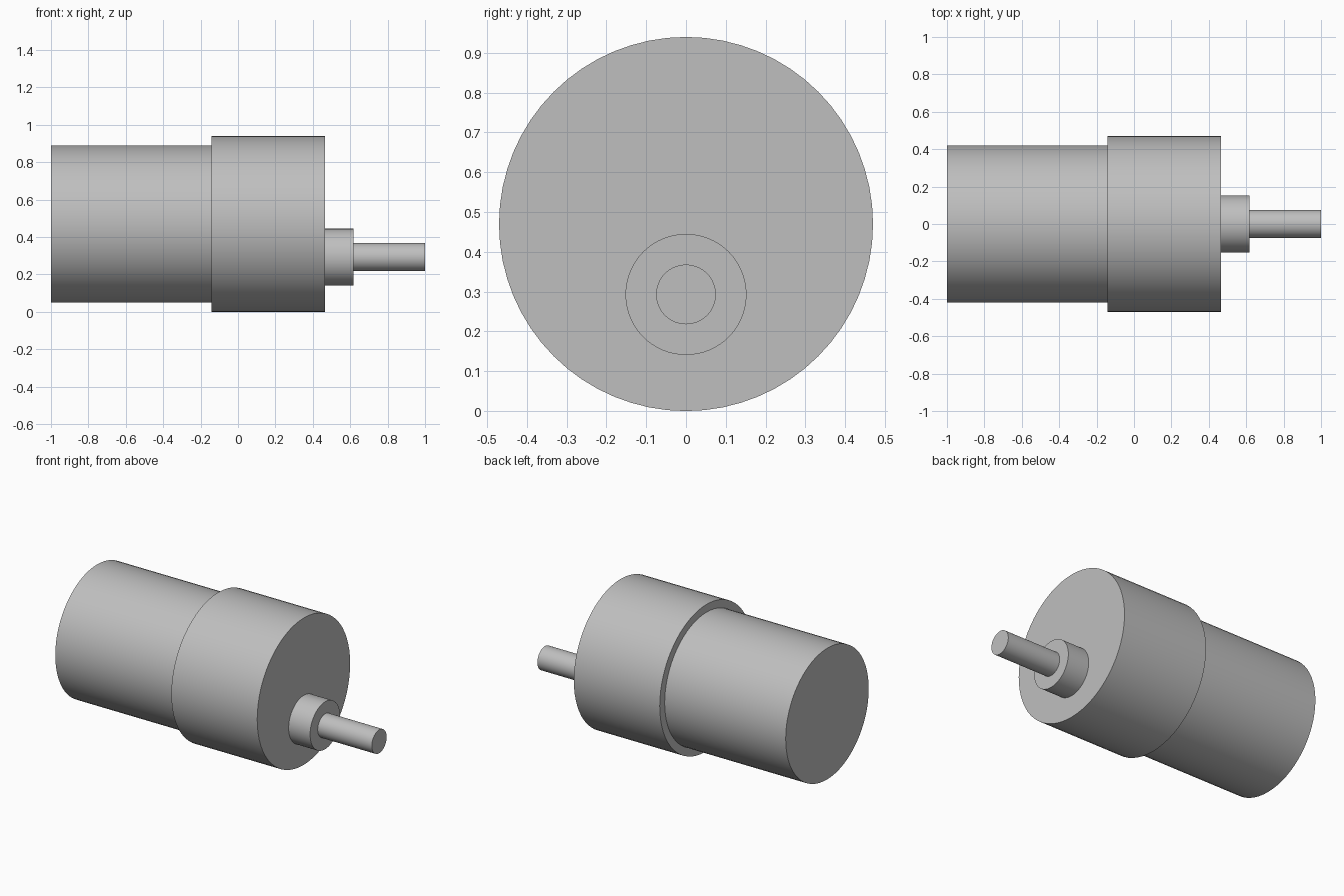
import bpy
import math

# Remove the default cube
cube = bpy.data.objects.get("Cube")
if cube:
    bpy.data.objects.remove(cube, do_unlink=True)

# Single grey metal
metal = bpy.data.materials.new("grey_metal")
metal.use_nodes = True
grey = (0.52, 0.52, 0.52, 1.0)
metal.diffuse_color = grey
metal.node_tree.nodes["Principled BSDF"].inputs["Base Color"].default_value = grey


def cylinder_along_x(name, x_start, x_end, radius, axis_z):
    """Smooth-sided cylinder with sharp rims, lying along x."""
    bpy.ops.mesh.primitive_cylinder_add(
        vertices=64, radius=radius, depth=x_end - x_start,
        location=((x_start + x_end) / 2, 0, axis_z),
        rotation=(0, math.pi / 2, 0))
    part = bpy.context.object
    part.name = name
    part.data.materials.append(metal)
    bpy.ops.object.shade_smooth_by_angle(angle=math.radians(30))
    return part


BODY_Z = 0.47     # main axis
SHAFT_Z = 0.293   # offset output axis

# Motor and gearbox share the main axis
cylinder_along_x("motor_body", -1.0, -0.143, 0.42, BODY_Z)
cylinder_along_x("gearbox", -0.143, 0.465, 0.47, BODY_Z)

# Offset bearing boss and output shaft
cylinder_along_x("shaft_boss", 0.465, 0.617, 0.152, SHAFT_Z)
cylinder_along_x("output_shaft", 0.617, 1.0, 0.075, SHAFT_Z)
